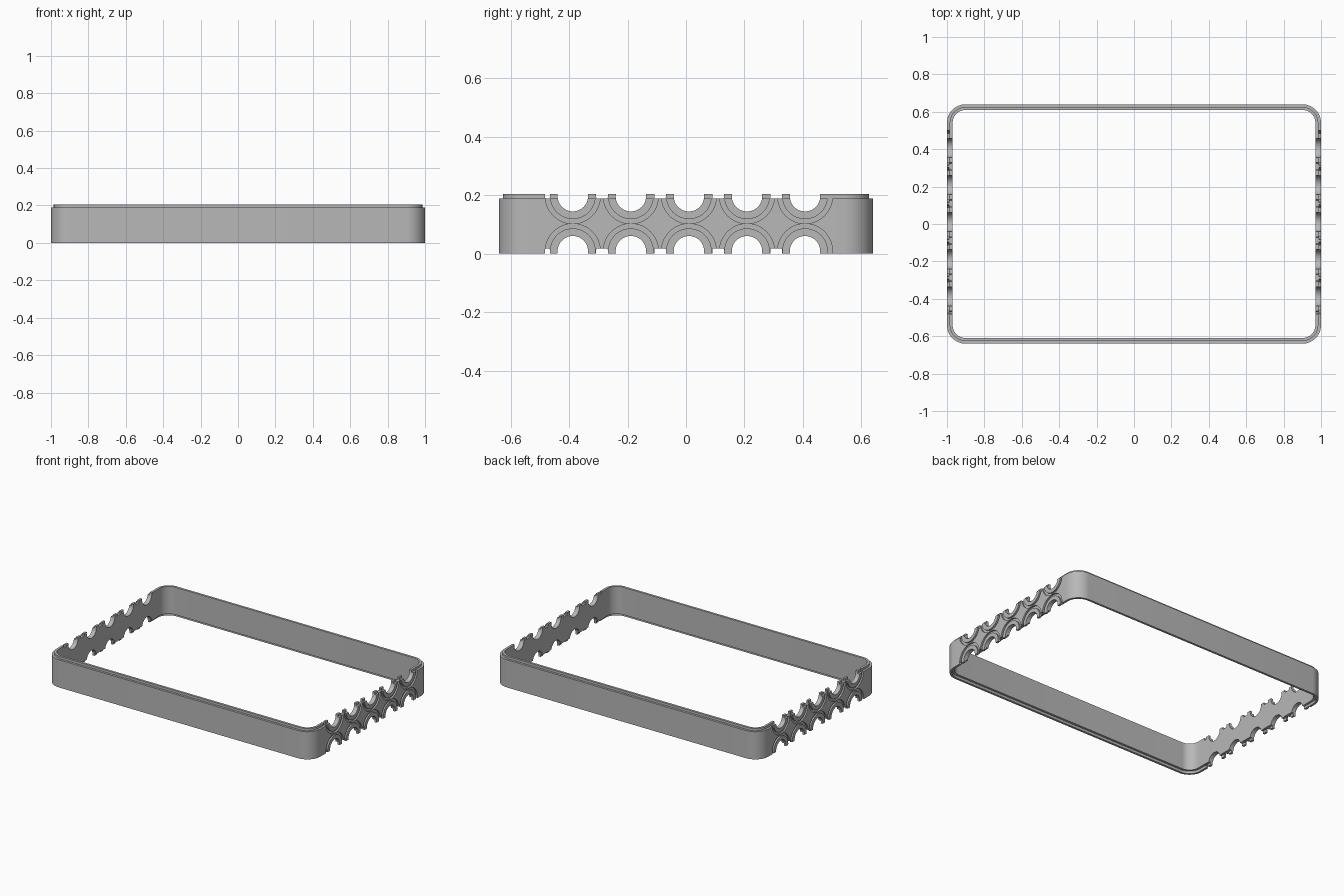
import bpy, bmesh, math

if "Cube" in bpy.data.objects:
    bpy.data.objects.remove(bpy.data.objects["Cube"])

HX, HY, R = 1.0, 0.64, 0.1          # outer half sizes and corner radius
STEP_Z, TOP_Z = 0.188, 0.204        # shoulder height and lip height
HOLE_Y = [-0.387 + 0.1985 * i for i in range(5)]
HOLE_Z = (0.008, 0.196)

grey = bpy.data.materials.new("plain grey")
grey.diffuse_color = (0.48, 0.48, 0.48, 1)
grey.use_nodes = True
grey.node_tree.nodes["Principled BSDF"].inputs["Base Color"].default_value = grey.diffuse_color


def finish(bm, name):
    bmesh.ops.recalc_face_normals(bm, faces=bm.faces)
    mesh = bpy.data.meshes.new(name)
    bm.to_mesh(mesh)
    bm.free()
    obj = bpy.data.objects.new(name, mesh)
    bpy.context.collection.objects.link(obj)
    return obj


def outline(inset, seg=12):
    """Rounded rectangle, moved inward by inset."""
    pts = []
    for k, (sx, sy) in enumerate([(1, 1), (-1, 1), (-1, -1), (1, -1)]):
        for i in range(seg + 1):
            a = math.pi / 2 * (k + i / seg)
            pts.append((sx * (HX - R) + (R - inset) * math.cos(a),
                        sy * (HY - R) + (R - inset) * math.sin(a)))
    return pts


def bridge(bm, rings):
    """Join rings of vertices into a closed tube."""
    n = len(rings[0])
    for a, b in zip(rings, rings[1:] + rings[:1]):
        for i in range(n):
            j = (i + 1) % n
            bm.faces.new((a[i], a[j], b[j], b[i]))


def circle(y, z, r, n=48):
    return [(y + r * math.cos(2 * math.pi * i / n),
             z + r * math.sin(2 * math.pi * i / n)) for i in range(n)]


def verts_at(bm, x, pts):
    return [bm.verts.new((x, y, z)) for y, z in pts]


def prism(bm, pts, x0, x1):
    a, b = verts_at(bm, x0, pts), verts_at(bm, x1, pts)
    n = len(pts)
    bm.faces.new(a)
    bm.faces.new(b)
    for i in range(n):
        j = (i + 1) % n
        bm.faces.new((a[i], a[j], b[j], b[i]))


# Stackable frame: lip on the inner half at the top, matching rebate below
section = [(0, 0), (0, STEP_Z), (0.0145, STEP_Z), (0.0145, TOP_Z),
           (0.03, TOP_Z), (0.03, 0.017), (0.015, 0.017), (0.015, 0)]
bm = bmesh.new()
bridge(bm, [[bm.verts.new((x, y, z)) for x, y in outline(d)] for d, z in section])
frame = finish(bm, "frame")
frame.data.materials.append(grey)

# Half-round openings through both short walls
bm = bmesh.new()
for y in HOLE_Y:
    for z in HOLE_Z:
        prism(bm, circle(y, z, 0.052), -1.1, 1.1)
holes = finish(bm, "hole_cutter")

# Ring grooves around the openings on the outer faces
bm = bmesh.new()
for y in HOLE_Y:
    for z in HOLE_Z:
        for s in (-1, 1):
            inner, outer = circle(y, z, 0.078), circle(y, z, 0.094)
            bridge(bm, [verts_at(bm, s * x, p) for x, p in
                        ((0.99, inner), (0.99, outer), (1.03, outer), (1.03, inner))])
grooves = finish(bm, "groove_cutter")

# Small notches between the openings
bm = bmesh.new()
notches = [(-0.474, 0.017)] + [(y + 0.1, 0.04) for y in HOLE_Y[:4]]
for y, w in notches:
    h, c = w / 2, 0.004
    for z0, z1, d in ((-0.02, 0.018, -1), (0.23, 0.1875, 1)):
        prism(bm, [(y - h, z0), (y + h, z0), (y + h, z1 + d * c),
                   (y + h - c, z1), (y - h + c, z1), (y - h, z1 + d * c)], -1.1, 1.1)
slots = finish(bm, "notch_cutter")

# Cut the frame
bpy.context.view_layer.objects.active = frame
frame.select_set(True)
for cutter in (grooves, holes, slots):
    mod = frame.modifiers.new("cut", 'BOOLEAN')
    mod.operation = 'DIFFERENCE'
    mod.solver = 'EXACT'
    mod.object = cutter
    bpy.ops.object.modifier_apply(modifier=mod.name)
for cutter in (grooves, holes, slots):
    bpy.data.objects.remove(cutter)
bpy.ops.object.shade_smooth_by_angle(angle=math.radians(30))
